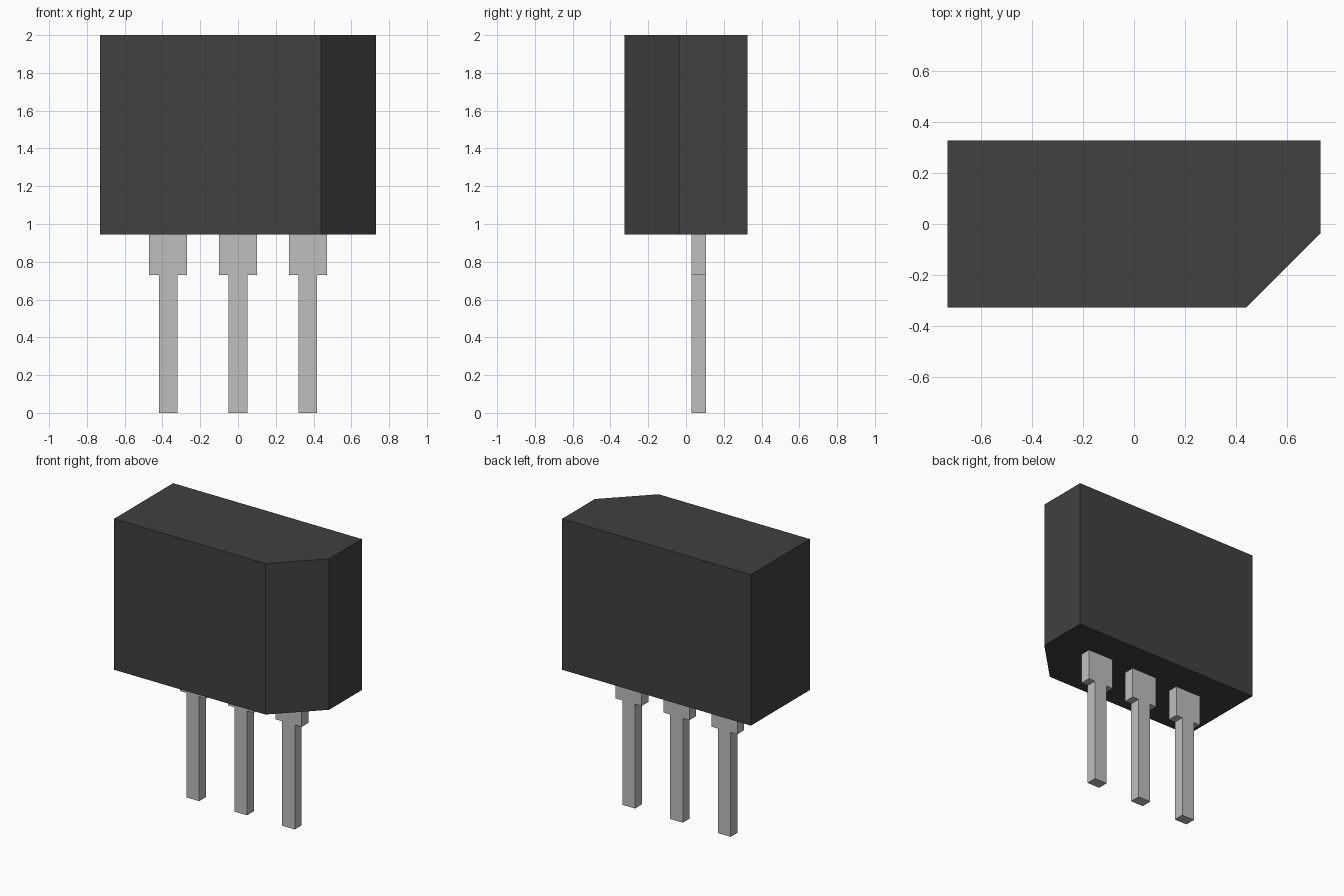
import bpy
import bmesh

cube = bpy.data.objects.get("Cube")
if cube:
    bpy.data.objects.remove(cube, do_unlink=True)


def make_material(name, level):
    mat = bpy.data.materials.new(name)
    mat.use_nodes = True
    color = (level, level, level, 1)
    mat.diffuse_color = color
    mat.node_tree.nodes["Principled BSDF"].inputs["Base Color"].default_value = color
    return mat


def extruded(name, outline, offset, mat):
    """Extrude a closed outline of 3D points by an offset into a solid."""
    bm = bmesh.new()
    face = bm.faces.new([bm.verts.new(p) for p in outline])
    result = bmesh.ops.extrude_face_region(bm, geom=[face])
    moved = [v for v in result["geom"] if isinstance(v, bmesh.types.BMVert)]
    bmesh.ops.translate(bm, verts=moved, vec=offset)
    bmesh.ops.recalc_face_normals(bm, faces=bm.faces)
    mesh = bpy.data.meshes.new(name)
    bm.to_mesh(mesh)
    bm.free()
    mesh.materials.append(mat)
    obj = bpy.data.objects.new(name, mesh)
    bpy.context.collection.objects.link(obj)
    return obj


black_plastic = make_material("black plastic", 0.052)
grey_metal = make_material("grey metal", 0.52)

# Package body with one chamfered front corner
W, D, BOTTOM, TOP = 0.73, 0.326, 0.945, 2.0
CHAMFER = 0.29
plan = [(-W, -D), (W - CHAMFER, -D), (W, -D + CHAMFER), (W, D), (-W, D)]
extruded("body", [(x, y, BOTTOM) for x, y in plan], (0, 0, TOP - BOTTOM), black_plastic)

# Three stepped leads: wide shoulder, narrow pin
SHOULDER, PIN, STEP = 0.1, 0.049, 0.73
half = [(PIN, 0), (PIN, STEP), (SHOULDER, STEP), (SHOULDER, BOTTOM)]
profile = half + [(-x, z) for x, z in reversed(half)]
for name, cx in (("right_lead", -0.37), ("middle_lead", 0), ("left_lead", 0.37)):
    extruded(name, [(cx + x, 0.03, z) for x, z in profile], (0, 0.075, 0), grey_metal)
